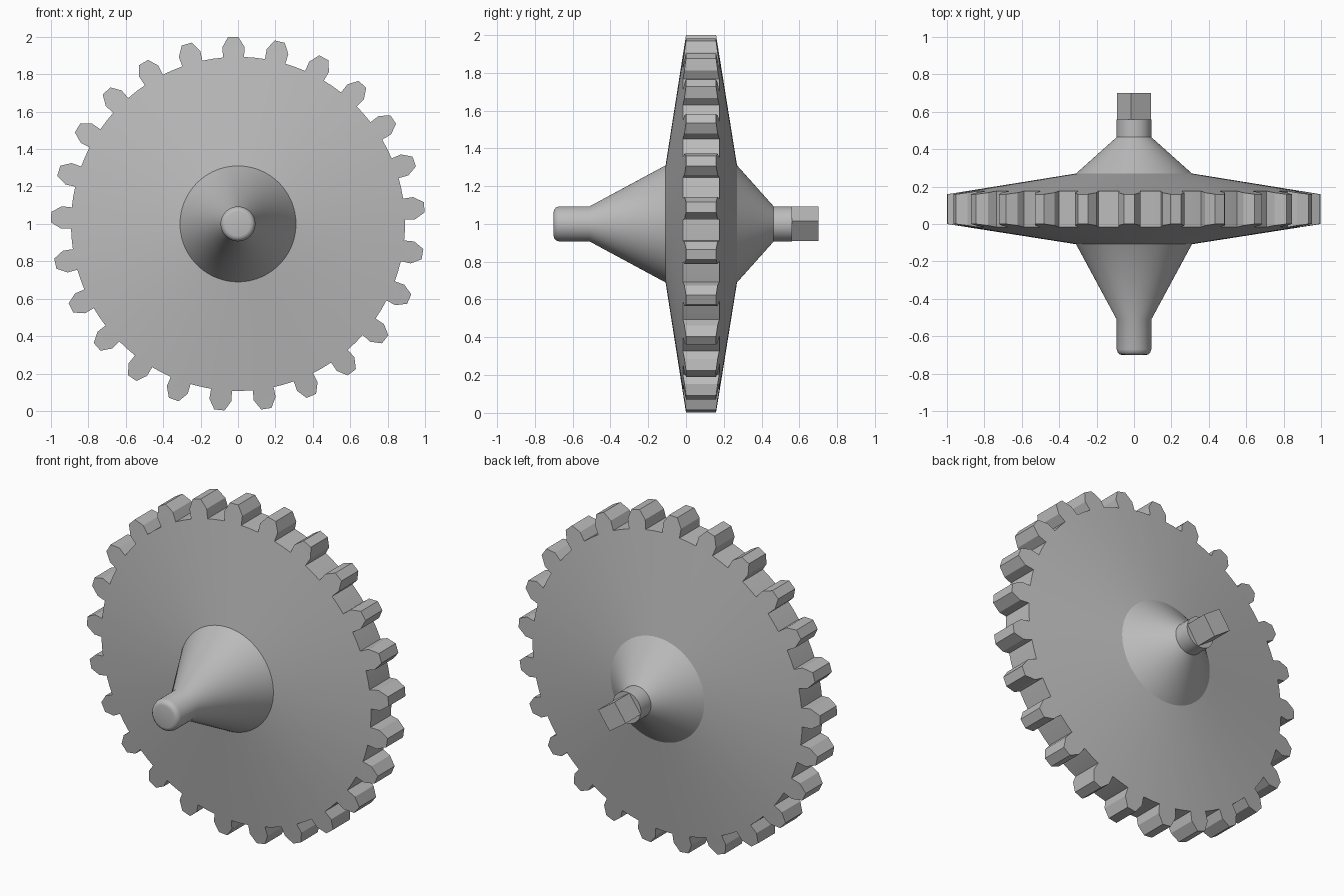
import bpy, bmesh, math

cube = bpy.data.objects.get("Cube")
if cube:
    bpy.data.objects.remove(cube, do_unlink=True)

TEETH = 25
PITCH = 2 * math.pi / TEETH
PHASE = math.radians(5.1)          # direction of the first tooth
HUB_R, ROOT_R, MID_R, TIP_R = 0.31, 0.893, 0.947, 1.0
SHAFT_R = 0.093

steel = bpy.data.materials.new("steel grey")
steel.use_nodes = True
grey = (0.5, 0.5, 0.5, 1)
steel.diffuse_color = grey
steel.node_tree.nodes["Principled BSDF"].inputs["Base Color"].default_value = grey


def point(r, angle, y):
    return (r * math.cos(angle), y, 1 + r * math.sin(angle))


def finish(name, bm):
    bmesh.ops.recalc_face_normals(bm, faces=bm.faces)
    mesh = bpy.data.meshes.new(name)
    bm.to_mesh(mesh)
    bm.free()
    mesh.materials.append(steel)
    obj = bpy.data.objects.new(name, mesh)
    bpy.context.collection.objects.link(obj)
    bpy.ops.object.select_all(action='DESELECT')
    obj.select_set(True)
    bpy.context.view_layer.objects.active = obj
    bpy.ops.object.shade_smooth_by_angle(angle=math.radians(30))


def lathe(name, profile, sides, cap_start=False, cap_end=False):
    """Turn (y, radius) points around the axle."""
    bm = bmesh.new()
    rings = [[bm.verts.new(point(r, PHASE + 2 * math.pi * i / sides, y))
              for i in range(sides)] for y, r in profile]
    for a, b in zip(rings, rings[1:]):
        for i in range(sides):
            j = (i + 1) % sides
            bm.faces.new((a[i], a[j], b[j], b[i]))
    if cap_start:
        bm.faces.new(rings[0])
    if cap_end:
        bm.faces.new(rings[-1])
    finish(name, bm)


def face_y(r, back):
    """The two faces of the wheel taper toward the rim."""
    t = (r - HUB_R) / (TIP_R - HUB_R)
    return 0.27 - 0.111 * t if back else -0.108 + 0.108 * t


# Toothed wheel: tapered disc with teeth that follow the taper
bm = bmesh.new()
n = TEETH * 4
sides = []
for back in (False, True):
    def ring(r):
        return [bm.verts.new(point(r, PHASE + (i - 1) * PITCH / 4, face_y(r, back)))
                for i in range(n)]
    hub, root = ring(HUB_R), ring(ROOT_R)
    for i in range(n):
        j = (i + 1) % n
        bm.faces.new((hub[i], hub[j], root[j], root[i]))
    outline = []
    for k in range(TEETH):
        centre = PHASE + k * PITCH
        left, top, right, valley = root[4 * k:4 * k + 4]
        mid_a, tip_a, tip_b, mid_b = [
            bm.verts.new(point(r, centre + s * half * PITCH, face_y(r, back)))
            for r, s, half in ((MID_R, -1, 0.25), (TIP_R, -1, 0.11),
                               (TIP_R, 1, 0.11), (MID_R, 1, 0.25))]
        bm.faces.new((left, top, right, mid_b, mid_a))
        bm.faces.new((mid_a, mid_b, tip_b, tip_a))
        outline += [left, mid_a, tip_a, tip_b, mid_b, right, valley]
    sides.append(outline)
front, rear = sides
for i in range(len(front)):
    j = (i + 1) % len(front)
    bm.faces.new((front[i], front[j], rear[j], rear[i]))
finish("toothed_wheel", bm)

# Front cone running into a round-ended axle
lathe("front_axle", [(-0.70, 0.065), (-0.697, 0.077), (-0.688, 0.087),
                     (-0.67, SHAFT_R), (-0.51, SHAFT_R), (-0.108, HUB_R)],
      n, cap_start=True)

# Rear cone with a short round neck
lathe("rear_axle", [(0.27, HUB_R), (0.464, SHAFT_R), (0.56, SHAFT_R)],
      n, cap_end=True)

# Square drive end
PHASE = math.radians(10)
lathe("square_drive", [(0.56, SHAFT_R), (0.70, SHAFT_R)], 4, True, True)
